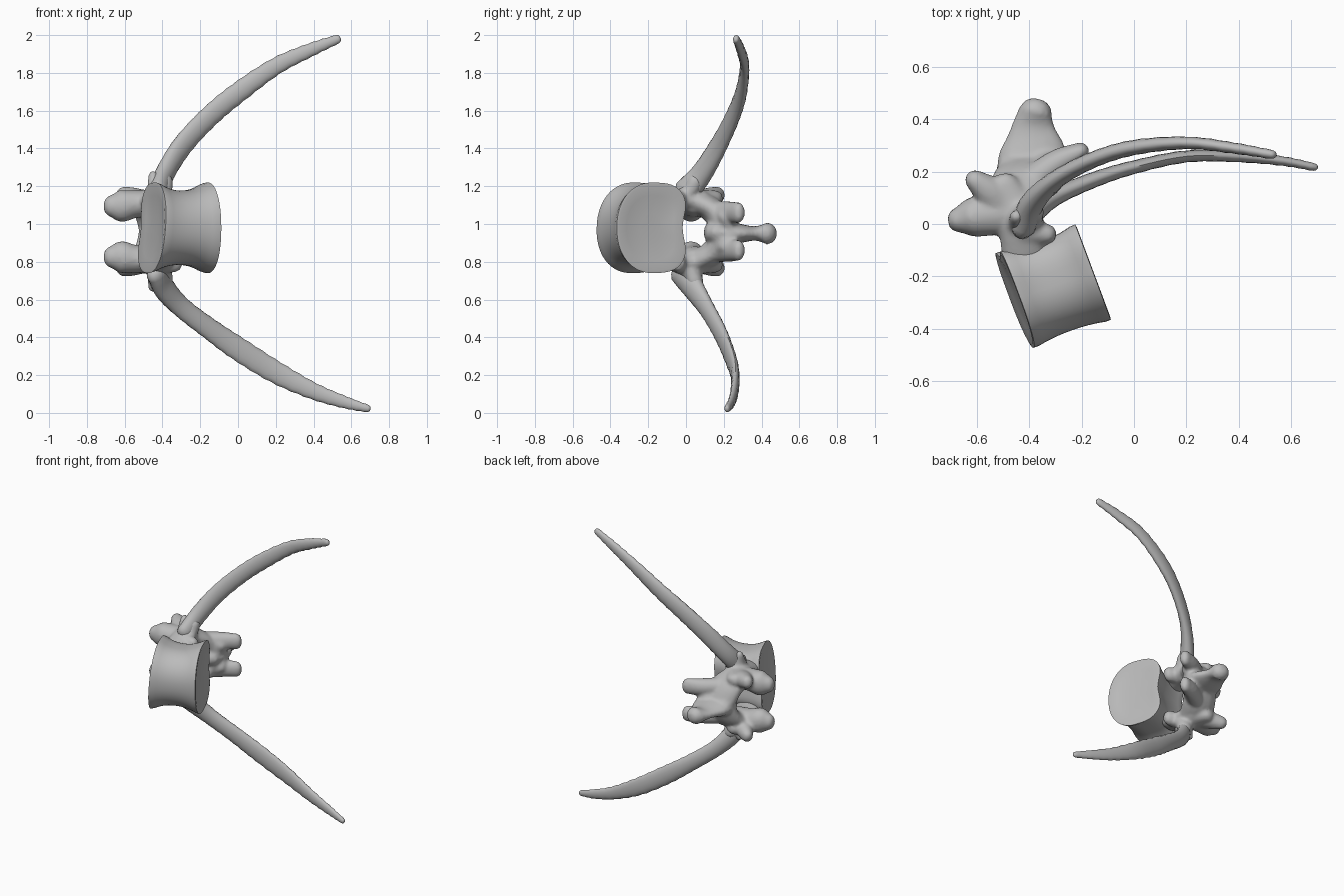
import bpy, bmesh, math
from mathutils import Vector

if "Cube" in bpy.data.objects:
    bpy.data.objects.remove(bpy.data.objects["Cube"])

bone = bpy.data.materials.new("bone grey")
bone.use_nodes = True
GREY = (0.5, 0.5, 0.5, 1)
bone.diffuse_color = GREY
bone.node_tree.nodes["Principled BSDF"].inputs["Base Color"].default_value = GREY


def make_object(name, bm, angle=35):
    bmesh.ops.recalc_face_normals(bm, faces=bm.faces[:])
    mesh = bpy.data.meshes.new(name)
    bm.to_mesh(mesh)
    bm.free()
    ob = bpy.data.objects.new(name, mesh)
    bpy.context.collection.objects.link(ob)
    mesh.materials.append(bone)
    bpy.ops.object.select_all(action='DESELECT')
    ob.select_set(True)
    bpy.context.view_layer.objects.active = ob
    bpy.ops.object.shade_smooth_by_angle(angle=math.radians(angle))
    return ob


def skin(bm, rings):
    """Bridge a list of point rings and cap both ends."""
    loops = [[bm.verts.new(p) for p in ring] for ring in rings]
    n = len(loops[0])
    for a, b in zip(loops, loops[1:]):
        for i in range(n):
            j = (i + 1) % n
            bm.faces.new((a[i], a[j], b[j], b[i]))
    bm.faces.new(loops[0][::-1])
    bm.faces.new(loops[-1])


def spline(keys, steps):
    """Smooth path through keys of (x, y, z, wide radius, thin radius)."""
    ks = [Vector(k) for k in keys]
    ks = [2 * ks[0] - ks[1]] + ks + [2 * ks[-1] - ks[-2]]
    out = []
    for a, b, c, d in zip(ks, ks[1:], ks[2:], ks[3:]):
        for i in range(steps):
            t = i / steps
            out.append(0.5 * (2 * b + (c - a) * t + (2 * a - 5 * b + 4 * c - d) * t**2
                              + (3 * b - a - 3 * c + d) * t**3))
    return out + [ks[-2]]


def tube(bm, keys, hint, steps=5, sides=16, ridge=0.0):
    """Oval tube with rounded ends; the wide radius lies along hint."""
    path = spline(keys, steps)
    rings = []
    last = len(path) - 1
    for k, p in enumerate(path):
        pos = Vector(p[:3])
        t = (Vector(path[min(k + 1, last)][:3]) - Vector(path[max(k - 1, 0)][:3])).normalized()
        side = Vector(hint)
        side = (side - t * side.dot(t)).normalized()
        other = t.cross(side)
        scale = 1 + ridge * (k % 2) * k / last

        def ring(shift, s):
            return [pos + t * shift + side * p[3] * s * math.cos(q) + other * p[4] * s * math.sin(q)
                    for q in (2 * math.pi * i / sides for i in range(sides))]
        dome = [(0.8, 0.4), (0.5, 0.8)]
        if k == 0:
            rings += [ring(-p[4] * d, s) for d, s in dome]
        rings.append(ring(0, scale))
        if k == last:
            rings += [ring(p[4] * d, s) for d, s in reversed(dome)]
    skin(bm, rings)


# Vertebral body: waisted drum with dished end plates and a notched rear side
U = Vector((0.94, 0.34, 0))
V = Vector((-0.35, 0.937, 0))
CENTRE = Vector((-0.305, -0.235, 0.98))


def body_ring(u, sv, sz, n=56):
    pts = []
    for i in range(n):
        q = 2 * math.pi * i / n
        c, s = math.cos(q), math.sin(q)
        power, depth, square = (0.62, 0.222, 0.8) if c > 0 else (0.95, 0.2, 0.92)
        v = depth * math.copysign(abs(c) ** power, c) * sv
        z = 0.243 * math.copysign(abs(s) ** square, s) * sz
        if c > 0:
            v -= 0.045 * math.exp(-(z / 0.11) ** 2) * sv
        tilt = 0.25 * z * (0.155 - u)
        pts.append(CENTRE + U * (u + tilt) + V * v + Vector((0, 0, z)))
    return pts


bm = bmesh.new()
rings = [body_ring(-0.145, 0.3, 0.3), body_ring(-0.15, 0.7, 0.7), body_ring(-0.159, 0.92, 0.93)]
for i in range(15):
    t = i / 7 - 1
    flare = abs(t) ** 2.2
    rim = 0.025 if abs(t) == 1 else 0
    rings.append(body_ring(0.157 * t, 0.92 + 0.09 * flare - rim, 0.81 + 0.2 * flare - rim))
rings += [body_ring(0.159, 0.92, 0.93), body_ring(0.15, 0.7, 0.7), body_ring(0.145, 0.3, 0.3)]
skin(bm, rings)
make_object("vertebral_body", bm, 40)

# Bony arch: both halves plus the spine, fused into one surface
X, Z = (1, 0, 0), (0, 0, 1)
MID = 0.96
half_parts = [
    # pedicle
    ([(-.42, -.12, .145, .085, .045), (-.43, -.02, .165, .09, .057), (-.46, .08, .16, .1, .065)], X),
    # corner fillet between pedicle and body
    ([(-.43, -.03, .17, .06, .05), (-.33, -.04, .165, .05, .04)], Z),
    # lamina
    ([(-.46, .07, .155, .11, .065), (-.43, .15, .105, .12, .065), (-.39, .21, 0, .13, .065)], X),
    # web between the lower joint processes
    ([(-.31, .2, .09, .07, .045), (-.34, .245, 0, .075, .05)], X),
    # upper joint process
    ([(-.44, .05, .15, .07, .09), (-.55, .035, .145, .075, .08), (-.62, .025, .135, .085, .075),
      (-.67, .015, .135, .06, .05)], Z),
    # small rear knob
    ([(-.5, .08, .16, .06, .08), (-.56, .13, .18, .055, .06), (-.61, .17, .195, .045, .04)], Z),
    # rear shoulder
    ([(-.48, .1, .16, .08, .065), (-.51, .15, .175, .065, .045)], X),
    # lower joint process
    ([(-.43, .13, .105, .06, .06), (-.3, .23, .1, .06, .052), (-.2, .28, .1, .055, .034)], Z),
    # root of the long process
    ([(-.42, -.03, .17, .07, .05), (-.41, .025, .22, .065, .05), (-.39, .05, .27, .05, .045)], X),
    # accessory bump
    ([(-.44, .0, .2, .045, .045), (-.45, .03, .3, .025, .025)], X),
]
bm = bmesh.new()
for keys, hint in half_parts:
    for side in (1, -1):
        tube(bm, [(x, y, MID + side * h, a, b) for x, y, h, a, b in keys], hint)
# spinous process
tube(bm, [(-.4, .16, .955, .13, .075), (-.385, .27, .95, .13, .055),
          (-.385, .36, .95, .09, .038), (-.38, .41, .95, .07, .05), (-.375, .43, .95, .065, .06)], X)
arch = make_object("bony_arch", bm, 180)
remesh = arch.modifiers.new("fuse", 'REMESH')
remesh.mode = 'VOXEL'
remesh.voxel_size = 0.011
remesh.use_smooth_shade = True
soften = arch.modifiers.new("soften", 'SMOOTH')
soften.factor = 0.5
soften.iterations = 5

# Long curved side processes
long_parts = {
    "upper_long_process": [
        (-.42, .0, 1.17, .07, .05), (-.385, .085, 1.27, .06, .045), (-.29, .175, 1.42, .058, .034),
        (-.15, .248, 1.57, .055, .03), (0, .292, 1.695, .052, .028), (.2, .31, 1.835, .043, .023),
        (.38, .29, 1.92, .034, .02), (.53, .265, 1.98, .022, .016)],
    "lower_long_process": [
        (-.43, -.02, .75, .075, .05), (-.39, .04, .66, .065, .045), (-.3, .105, .56, .055, .034),
        (-.15, .17, .445, .055, .029), (0, .217, .34, .06, .025), (.2, .258, .215, .056, .022),
        (.4, .257, .115, .042, .02), (.57, .24, .055, .03, .017), (.69, .217, .022, .018, .014)],
}
for name, keys in long_parts.items():
    bm = bmesh.new()
    tube(bm, keys, Z, steps=6, ridge=0.12)
    make_object(name, bm, 50)
